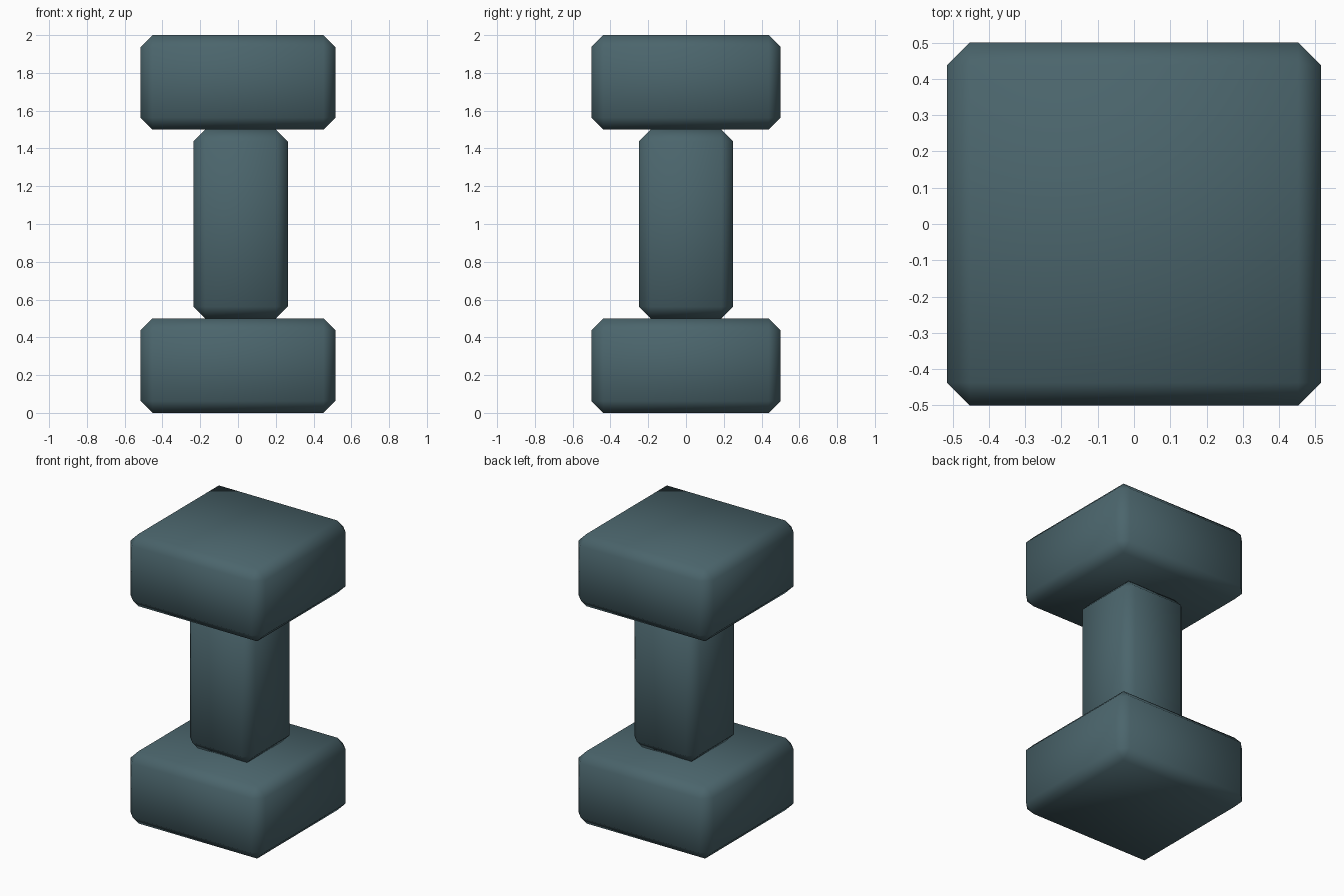
import bpy, bmesh
from mathutils import Matrix, Vector

if "Cube" in bpy.data.objects:
    bpy.data.objects.remove(bpy.data.objects["Cube"])

CHAMFER = 0.0625

slate = bpy.data.materials.new("dark slate teal")
slate.diffuse_color = (0.07, 0.13, 0.15, 1.0)
slate.use_nodes = True
slate.node_tree.nodes["Principled BSDF"].inputs["Base Color"].default_value = slate.diffuse_color


def chamfered_block(name, center, size):
    """Box with single-segment chamfers on every edge, smooth shaded."""
    bm = bmesh.new()
    matrix = Matrix.Translation(Vector(center)) @ Matrix.Diagonal((*size, 1.0))
    bmesh.ops.create_cube(bm, size=1.0, matrix=matrix)
    bmesh.ops.bevel(bm, geom=bm.edges[:], offset=CHAMFER, offset_type='OFFSET',
                    segments=1, profile=0.5, affect='EDGES')
    for face in bm.faces:
        face.smooth = True
    bmesh.ops.recalc_face_normals(bm, faces=bm.faces[:])
    mesh = bpy.data.meshes.new(name)
    bm.to_mesh(mesh)
    bm.free()
    mesh.materials.append(slate)
    obj = bpy.data.objects.new(name, mesh)
    bpy.context.collection.objects.link(obj)
    return obj


# Wide base and matching cap
for name, z in (("base_block", 0.25), ("top_block", 1.75)):
    chamfered_block(name, (0, 0, z), (1.03, 1.0, 0.5))

# Narrow column between them, set slightly off centre
chamfered_block("column", (0.0135, 0, 1.0), (0.5, 0.5, 1.0))
